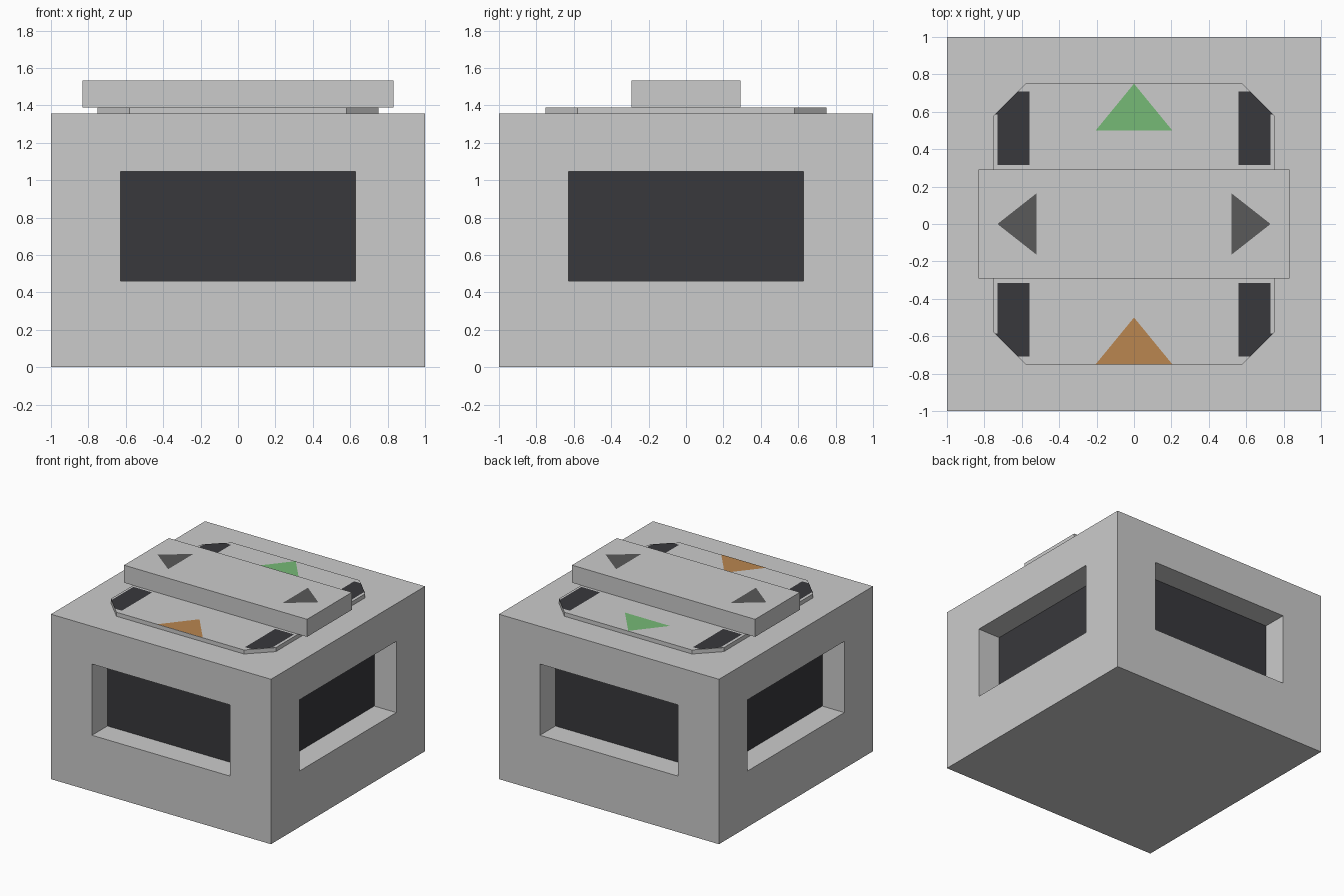
import bpy, bmesh
from mathutils import Vector

if "Cube" in bpy.data.objects:
    bpy.data.objects.remove(bpy.data.objects["Cube"])


def material(name, rgb):
    m = bpy.data.materials.new(name)
    m.diffuse_color = (*rgb, 1)
    m.use_nodes = True
    m.node_tree.nodes["Principled BSDF"].inputs["Base Color"].default_value = m.diffuse_color
    return m


DARK = material("dark_panel", (0.04, 0.04, 0.045))
GREEN = material("green_mark", (0.18, 0.49, 0.18))
ORANGE = material("orange_mark", (0.49, 0.24, 0.08))
CHARCOAL = material("charcoal_mark", (0.10, 0.10, 0.10))
LIFT = 0.002  # flat markings sit just above the surface below


def finish(name, bm, mats=()):
    mesh = bpy.data.meshes.new(name)
    bm.to_mesh(mesh)
    bm.free()
    for m in mats:
        mesh.materials.append(m)
    obj = bpy.data.objects.new(name, mesh)
    bpy.context.collection.objects.link(obj)
    return obj


def make_box(half_x, half_y, z0, z1):
    bm = bmesh.new()
    bmesh.ops.create_cube(bm, size=2)
    for v in bm.verts:
        v.co = (v.co.x * half_x, v.co.y * half_y, z1 if v.co.z > 0 else z0)
    return bm


def flat_shape(name, points, z, mat):
    bm = bmesh.new()
    face = bm.faces.new([bm.verts.new((x, y, z)) for x, y in points])
    face.normal_update()
    if face.normal.z < 0:
        face.normal_flip()
    return finish(name, bm, [mat])


# Housing with a recessed dark window on each of the four sides
bm = make_box(1, 1, 0, 1.355)
bm.normal_update()
for face in [f for f in bm.faces if abs(f.normal.z) < 0.5]:
    normal = face.normal.copy()
    side = Vector((0, 0, 1)).cross(normal)
    for out in (1.0, 0.8):
        bmesh.ops.inset_individual(bm, faces=[face], thickness=0.1)
        mid_z = face.calc_center_median().z
        for v in face.verts:
            s = 0.627 if v.co.dot(side) > 0 else -0.627
            z = 1.045 if v.co.z > mid_z else 0.46
            v.co = normal * out + side * s + Vector((0, 0, z))
    face.material_index = 1
grey = material("housing_grey", (0.445, 0.445, 0.445))
finish("housing", bm, [None, DARK])
bpy.data.materials.remove(grey)

# Low octagonal plate on the lid
plate = [(0.75, -0.58), (0.75, 0.58), (0.58, 0.75), (-0.58, 0.75),
         (-0.75, 0.58), (-0.75, -0.58), (-0.58, -0.75), (0.58, -0.75)]
bm = bmesh.new()
base = bm.faces.new([bm.verts.new((x, y, 1.355)) for x, y in plate])
ext = bmesh.ops.extrude_face_region(bm, geom=[base], use_keep_orig=True)
top = [g for g in ext["geom"] if isinstance(g, bmesh.types.BMVert)]
bmesh.ops.translate(bm, verts=top, vec=(0, 0, 0.033))
bmesh.ops.recalc_face_normals(bm, faces=bm.faces)
finish("lid_plate", bm)

# Raised handle bar across the plate
finish("handle_bar", make_box(0.832, 0.291, 1.388, 1.532))

# Dark corner strips, trimmed along the plate's chamfers
strip = [(0.56, 0.315), (0.73, 0.315), (0.73, 0.585), (0.745, 0.585),
         (0.622, 0.708), (0.56, 0.708)]
for sx, x_name in ((-1, "left"), (1, "right")):
    for sy, y_name in ((-1, "front"), (1, "back")):
        flat_shape(f"corner_strip_{y_name}_{x_name}",
                   [(x * sx, y * sy) for x, y in strip], 1.388 + LIFT, DARK)
    # Charcoal arrows at both ends of the handle
    flat_shape(f"handle_arrow_{x_name}",
               [(0.73 * sx, 0), (0.52 * sx, 0.165), (0.52 * sx, -0.165)],
               1.532 + LIFT, CHARCOAL)

# Coloured direction arrows on the plate
for name, y, mat in (("back_arrow", 0.5, GREEN), ("front_arrow", -0.75, ORANGE)):
    flat_shape(name, [(-0.205, y), (0.205, y), (0, y + 0.25)], 1.388 + LIFT, mat)
